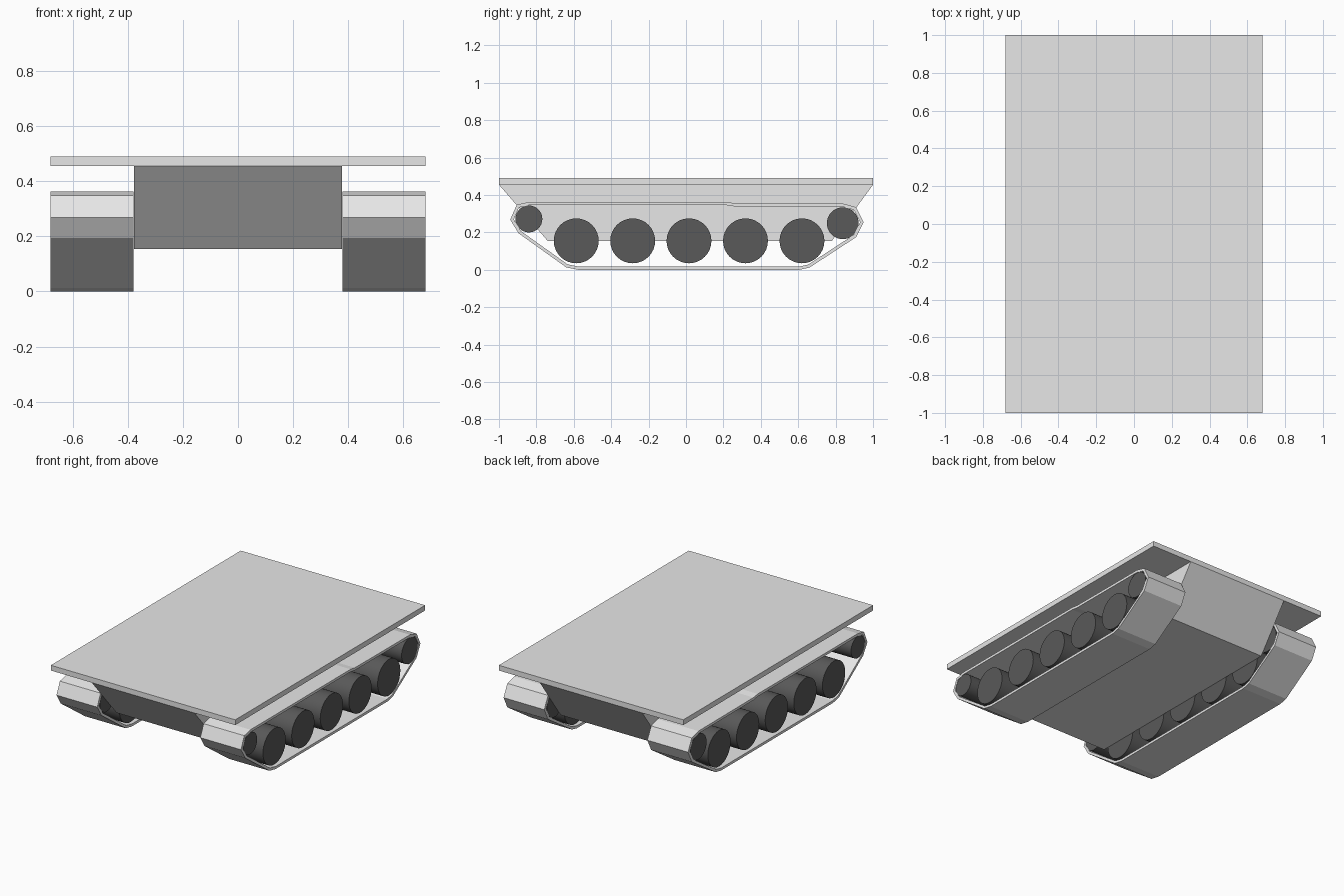
import bpy, bmesh, math
from mathutils import Vector

if "Cube" in bpy.data.objects:
    bpy.data.objects.remove(bpy.data.objects["Cube"])


def material(name, v):
    m = bpy.data.materials.new(name)
    m.diffuse_color = (v, v, v, 1)
    m.use_nodes = True
    m.node_tree.nodes["Principled BSDF"].inputs["Base Color"].default_value = m.diffuse_color
    return m


LIGHT = material("light grey", 0.8)
DARK = material("dark grey", 0.1)


def finish(bm, name, mat):
    bmesh.ops.recalc_face_normals(bm, faces=bm.faces)
    me = bpy.data.meshes.new(name)
    bm.to_mesh(me)
    bm.free()
    me.materials.append(mat)
    ob = bpy.data.objects.new(name, me)
    bpy.context.collection.objects.link(ob)
    return ob


def prism(name, profile, x0, x1, mat):
    """Extrude a (y, z) profile along x."""
    bm = bmesh.new()
    f = bm.faces.new([bm.verts.new((x0, y, z)) for y, z in profile])
    ext = bmesh.ops.extrude_face_region(bm, geom=[f])["geom"]
    bmesh.ops.translate(bm, vec=(x1 - x0, 0, 0),
                        verts=[v for v in ext if isinstance(v, bmesh.types.BMVert)])
    return finish(bm, name, mat)


def inset(points, t):
    """Mitred inward offset of a counter-clockwise loop."""
    out, n = [], len(points)
    for i in range(n):
        a, b, c = (Vector(points[(i + k) % n]) for k in (-1, 0, 1))
        d1, d2 = (b - a).normalized(), (c - b).normalized()
        n1, n2 = Vector((-d1.y, d1.x)), Vector((-d2.y, d2.x))
        out.append(b + (n1 + n2) * t / (1 + n1.dot(n2)))
    return out


def belt(name, outer, t, x0, x1, mat):
    """Closed track band with a rectangular section."""
    inner = inset(outer, t)
    bm = bmesh.new()
    rings = [[bm.verts.new((x, p[0], p[1])) for p in loop]
             for loop, x in ((outer, x0), (outer, x1), (inner, x1), (inner, x0))]
    n = len(outer)
    for k in range(4):
        a, b = rings[k], rings[(k + 1) % 4]
        for i in range(n):
            j = (i + 1) % n
            bm.faces.new((a[i], a[j], b[j], b[i]))
    return finish(bm, name, mat)


def wheel(name, y, z, r, x0, x1):
    pts = [(y + r * math.cos(2 * math.pi * i / 32), z + r * math.sin(2 * math.pi * i / 32))
           for i in range(32)]
    ob = prism(name, pts, x0, x1, DARK)
    for p in ob.data.polygons:
        p.use_smooth = len(p.vertices) == 4
    for e in ob.data.edges:
        a, b = (ob.data.vertices[v].co.x for v in e.vertices)
        e.use_edge_sharp = abs(a - b) < 1e-5
    return ob


# Deck plate and hull
prism("deck", [(-1, 0.455), (1, 0.455), (1, 0.49), (-1, 0.49)], -0.68, 0.68, LIGHT)
prism("hull", [(-0.74, 0.155), (0.78, 0.155), (1, 0.455), (-1, 0.455)], -0.378, 0.378, LIGHT)

# Track outline, counter-clockwise in (y, z)
TRACK = [(-0.575, 0), (0.605, 0), (0.66, 0.012), (0.91, 0.175), (0.95, 0.255),
         (0.91, 0.335), (0.84, 0.354), (0.26, 0.356), (0.215, 0.363), (-0.84, 0.363),
         (-0.905, 0.348), (-0.94, 0.268), (-0.895, 0.195), (-0.64, 0.013)]

WHEELS = [(y, 0.155, 0.12) for y in (-0.587, -0.285, 0.016, 0.318, 0.62)]
WHEELS += [(-0.84, 0.272, 0.072), (0.838, 0.249, 0.085)]

# Running gear on both sides
for side, s in (("left", -1), ("right", 1)):
    belt(side + "_track", TRACK, 0.017, s * 0.38, s * 0.68, LIGHT)
    for i, (y, z, r) in enumerate(WHEELS):
        kind = "road_wheel" if i < 5 else "end_wheel"
        wheel(f"{side}_{kind}_{i + 1}", y, z, r, s * 0.38, s * 0.679)
